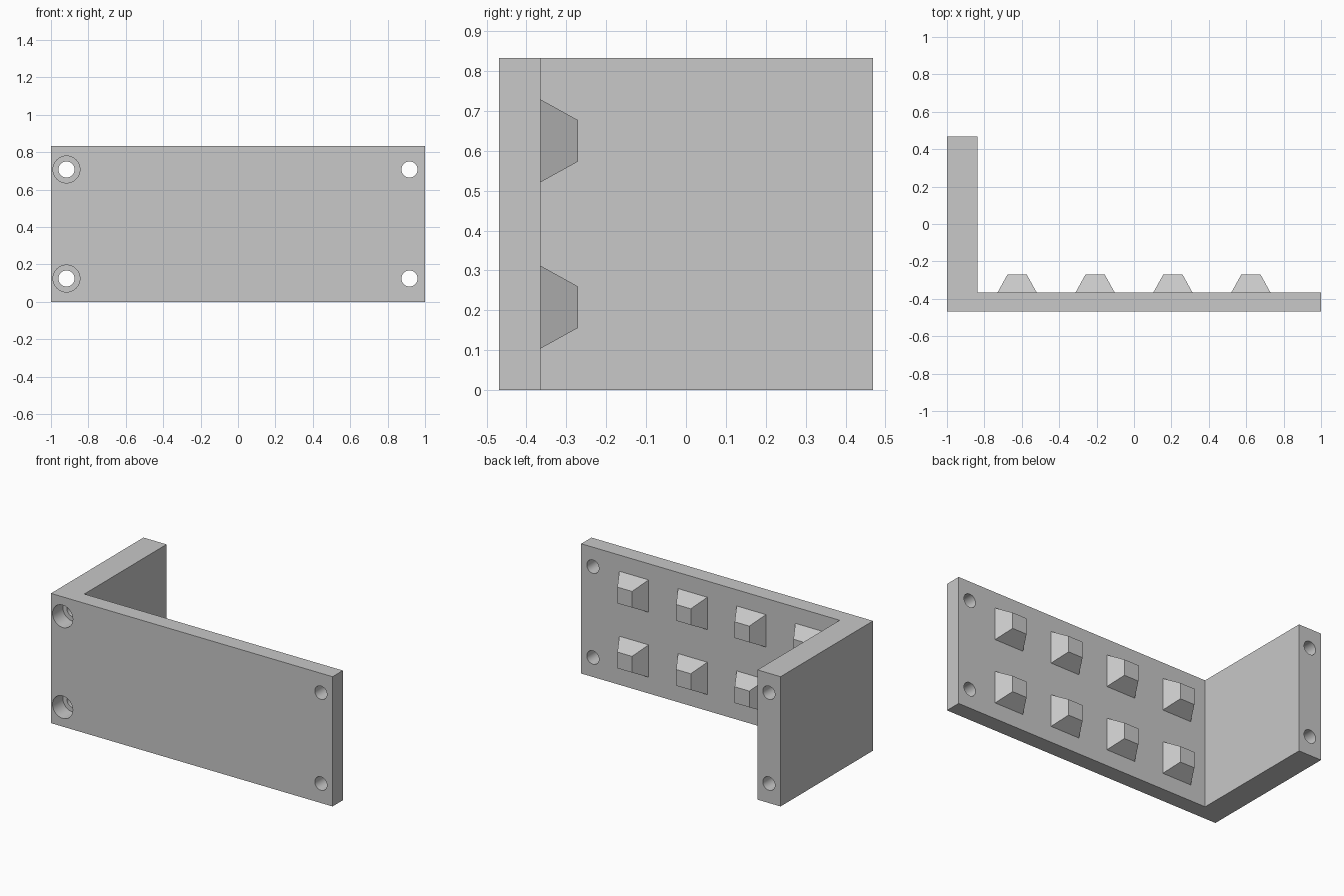
import bpy
import bmesh
from math import pi, radians
from mathutils import Matrix, Vector

if "Cube" in bpy.data.objects:
    bpy.data.objects.remove(bpy.data.objects["Cube"], do_unlink=True)

FRONT, INNER, BACK = -0.469, -0.365, 0.469
HEIGHT = 0.833
ARM_X = -0.836

grey = bpy.data.materials.new("grey")
grey.use_nodes = True
grey.diffuse_color = (0.58, 0.58, 0.58, 1)
grey.node_tree.nodes["Principled BSDF"].inputs["Base Color"].default_value = grey.diffuse_color


def make_object(name, bm):
    bmesh.ops.recalc_face_normals(bm, faces=bm.faces)
    mesh = bpy.data.meshes.new(name)
    bm.to_mesh(mesh)
    bm.free()
    mesh.materials.append(grey)
    obj = bpy.data.objects.new(name, mesh)
    bpy.context.collection.objects.link(obj)
    return obj


def activate(obj):
    bpy.ops.object.select_all(action='DESELECT')
    obj.select_set(True)
    bpy.context.view_layer.objects.active = obj


def drill(body, x, z, radius, y0, y1):
    """Cut a round hole along y from y0 to y1."""
    bm = bmesh.new()
    place = Matrix.Translation((x, (y0 + y1) / 2, z)) @ Matrix.Rotation(pi / 2, 4, 'X')
    bmesh.ops.create_cone(bm, cap_ends=True, segments=48, radius1=radius,
                          radius2=radius, depth=y1 - y0, matrix=place)
    cutter = make_object("hole_cutter", bm)
    cutter.hide_render = True
    mod = body.modifiers.new("hole", 'BOOLEAN')
    mod.operation, mod.solver, mod.object = 'DIFFERENCE', 'EXACT', cutter
    activate(body)
    bpy.ops.object.modifier_apply(modifier=mod.name)
    bpy.data.objects.remove(cutter, do_unlink=True)


# L-shaped bracket: long front plate and side arm in one extruded profile
profile = [(-1, FRONT), (1, FRONT), (1, INNER), (ARM_X, INNER), (ARM_X, BACK), (-1, BACK)]
bm = bmesh.new()
face = bm.faces.new([bm.verts.new((x, y, 0)) for x, y in profile])
top = bmesh.ops.extrude_face_region(bm, geom=[face])["geom"]
bmesh.ops.translate(bm, vec=Vector((0, 0, HEIGHT)),
                    verts=[v for v in top if isinstance(v, bmesh.types.BMVert)])
bracket = make_object("bracket", bm)

# Screw holes at the corners, with counterbores on the arm side
for z in (0.125, 0.708):
    for x in (-0.917, 0.917):
        drill(bracket, x, z, 0.043, -0.6, 0.6)
    drill(bracket, -0.917, z, 0.072, -0.6, INNER)
activate(bracket)
bpy.ops.object.shade_smooth_by_angle(angle=radians(30))

# Two rows of truncated pyramid studs on the inner side of the plate
for row, z in enumerate((0.208, 0.625)):
    for col, x in enumerate((-0.625, -0.208, 0.208, 0.625)):
        bm = bmesh.new()
        rings = []
        for y, half in ((INNER, 0.104), (-0.271, 0.052)):
            rings.append([bm.verts.new((x + sx * half, y, z + sz * half))
                          for sx, sz in ((-1, -1), (1, -1), (1, 1), (-1, 1))])
        base, tip = rings
        bm.faces.new(tip)
        bm.faces.new(base)
        for i in range(4):
            j = (i + 1) % 4
            bm.faces.new((base[i], base[j], tip[j], tip[i]))
        make_object(f"stud_{row + 1}_{col + 1}", bm)
